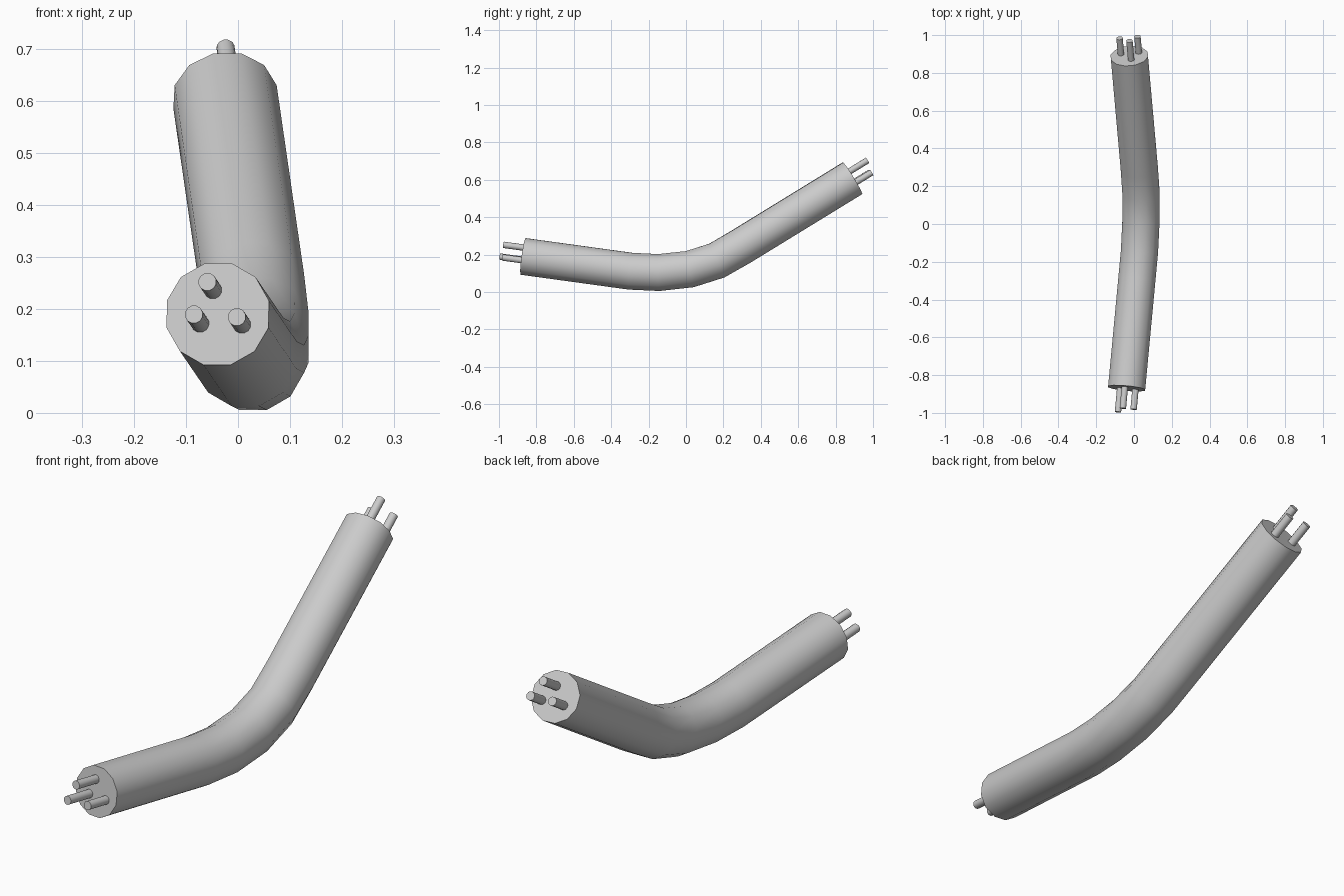
import bpy, bmesh, math
from mathutils import Vector

if "Cube" in bpy.data.objects:
    bpy.data.objects.remove(bpy.data.objects["Cube"])

UP = Vector((0, 0, 1))
# Centre line of the cable, front to back
PATH = [Vector(p) for p in [
    (-0.039, -0.870, 0.190), (0.015, -0.295, 0.111), (0.029, -0.145, 0.104),
    (0.037, 0.020, 0.122), (0.037, 0.165, 0.168), (0.028, 0.295, 0.243),
    (-0.025, 0.890, 0.608)]]


def frames(path):
    """Point, side and up vectors at each path point."""
    out = []
    for i, p in enumerate(path):
        a = (p - path[i - 1]).normalized() if i else Vector()
        b = (path[i + 1] - p).normalized() if i + 1 < len(path) else Vector()
        t = (a + b).normalized()
        side = t.cross(UP).normalized()
        out.append((p, side, side.cross(t), t))
    return out


def sweep(name, path, radius, sides):
    """Capped round tube along a path."""
    bm = bmesh.new()
    rings = []
    for p, s, u, _ in frames(path):
        rings.append([bm.verts.new(p + radius * (math.cos(a) * s + math.sin(a) * u))
                      for a in [(k + 0.5) * math.tau / sides for k in range(sides)]])
    for r, q in zip(rings, rings[1:]):
        for k in range(sides):
            n = (k + 1) % sides
            bm.faces.new((r[k], r[n], q[n], q[k]))
    bm.faces.new(rings[0])
    bm.faces.new(rings[-1])
    bmesh.ops.recalc_face_normals(bm, faces=bm.faces)
    mesh = bpy.data.meshes.new(name)
    bm.to_mesh(mesh)
    bm.free()
    ob = bpy.data.objects.new(name, mesh)
    bpy.context.collection.objects.link(ob)
    bpy.context.view_layer.objects.active = ob
    ob.select_set(True)
    bpy.ops.object.shade_smooth_by_angle(angle=math.radians(40))
    ob.select_set(False)


# Outer jacket
sweep("cable_jacket", PATH, 0.102, 12)

# Inner wires: (front offset), front stick-out, (back offset), back stick-out
WIRES = [((-0.010, 0.047), 0.115, (0.008, 0.040), 0.118),
         ((-0.034, -0.018), 0.128, (-0.043, -0.025), 0.100),
         ((0.047, -0.020), 0.106, (0.052, -0.025), 0.100)]
for i, (f, lf, b, lb) in enumerate(WIRES):
    fr = frames(PATH)
    pts = []
    for j, (p, s, u, t) in enumerate(fr):
        w = j / (len(fr) - 1)
        x, z = (f[k] * (1 - w) + b[k] * w for k in (0, 1))
        pts.append(p + x * s + z * u)
    pts.insert(0, pts[0] - fr[0][3] * lf)
    pts.append(pts[-1] + fr[-1][3] * lb)
    sweep(f"inner_wire_{i + 1}", pts, 0.0175, 12)
